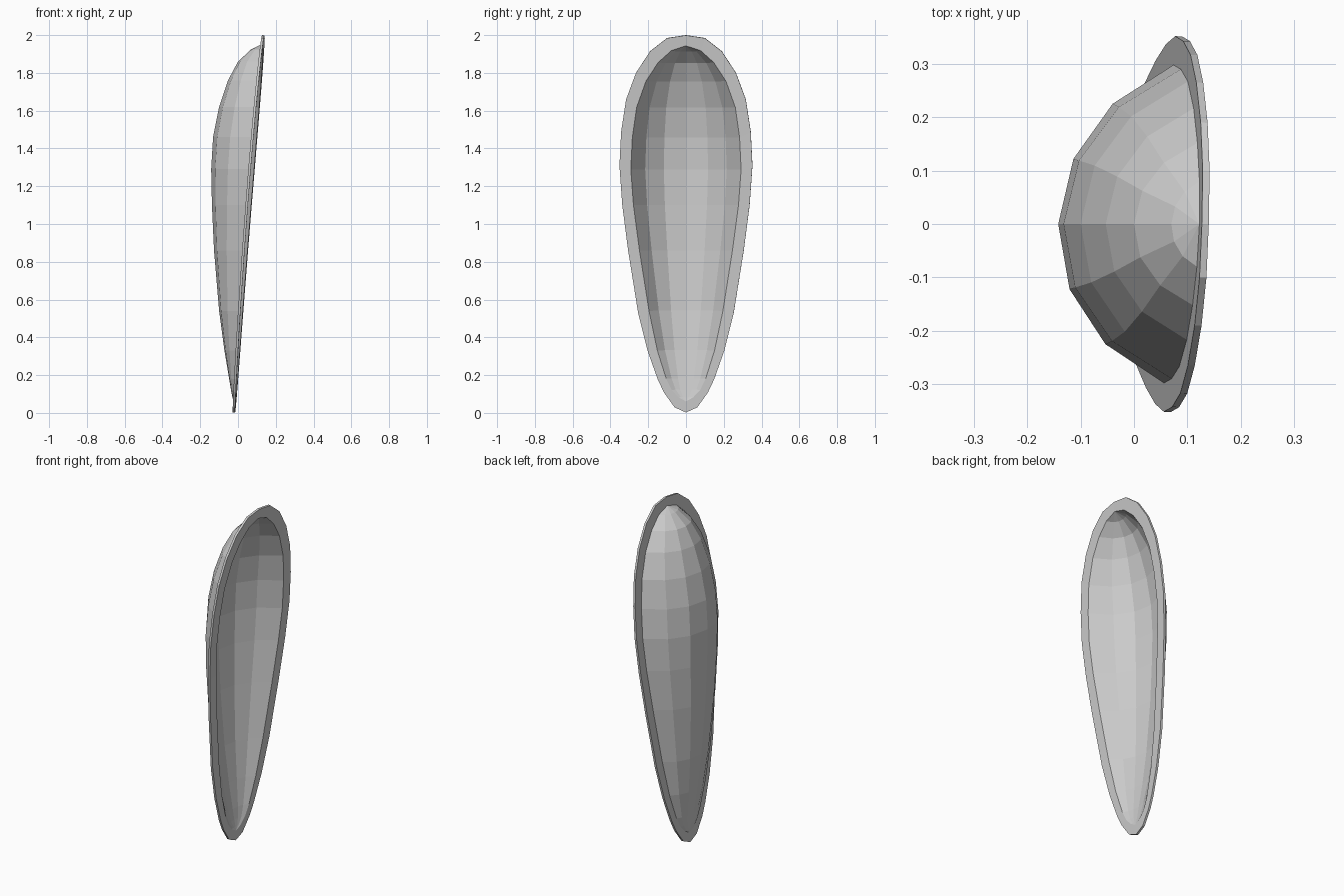
import bpy, bmesh

if "Cube" in bpy.data.objects:
    bpy.data.objects.remove(bpy.data.objects["Cube"])

THICK = 0.013
TWIST = 0.03

# Stations from top to bottom: bowl z, bowl half width, keel x, rim half width, rim z
STATIONS = [
    (1.925, 0.080, 0.070, 0.100, 1.985),
    (1.86, 0.152, 0.000, 0.190, 1.915),
    (1.76, 0.217, -0.053, 0.265, 1.80),
    (1.62, 0.267, -0.100, 0.317, 1.66),
    (1.46, 0.290, -0.132, 0.343, 1.49),
    (1.29, 0.298, -0.142, 0.352, 1.31),
    (1.10, 0.284, -0.138, 0.337, 1.10),
    (0.86, 0.252, -0.127, 0.306, 0.86),
    (0.54, 0.201, -0.100, 0.253, 0.53),
    (0.33, 0.156, -0.072, 0.203, 0.33),
    (0.18, 0.108, -0.047, 0.150, 0.18),
    (0.12, 0.078, -0.037, 0.117, 0.11),
    (0.08, 0.040, -0.029, 0.060, 0.03),
]
# Half cross-section of the bowl: (fraction of width, fraction of depth)
SECTION = [(1, 0), (0.756, 0.54), (0.41, 0.88), (0, 1)]


def rim_x(z):
    """Back face of the slightly bent, leaning rim."""
    return -0.015 + 0.062 * z + 0.0078 * z * z - THICK


bm = bmesh.new()


def vert(x, y, z):
    return bm.verts.new((x + TWIST * y, y, z))


# One row of vertices per station, from left rim to right rim
rows = []
for zi, yi, keel, yo, zo in STATIONS:
    base = rim_x(zi)
    depth = base - keel
    half = [(rim_x(zo), yo, zo)] + [(base - depth * d, yi * w, zi) for w, d in SECTION]
    pts = [(x, -y, z) for x, y, z in half] + half[-2::-1]
    rows.append([vert(*p) for p in pts])

# Skin between rows
for a, b in zip(rows, rows[1:]):
    for i in range(len(a) - 1):
        bm.faces.new((a[i], a[i + 1], b[i + 1], b[i]))

# Close both ends: fan for the bowl, two quads for the rim
for row, z_in, z_out in ((rows[0], 1.95, 2.0), (rows[-1], 0.06, 0.003)):
    pole = vert(rim_x(z_in), 0, z_in)
    tip = vert(rim_x(z_out), 0, z_out)
    for i in range(1, len(row) - 2):
        bm.faces.new((pole, row[i], row[i + 1]))
    bm.faces.new((tip, row[0], row[1], pole))
    bm.faces.new((tip, pole, row[-2], row[-1]))

# Make the outside of the bowl face -x
bmesh.ops.recalc_face_normals(bm, faces=bm.faces)
if sum(f.normal.x * f.calc_area() for f in bm.faces) > 0:
    bmesh.ops.reverse_faces(bm, faces=bm.faces)

mesh = bpy.data.meshes.new("shell_bowl")
bm.to_mesh(mesh)
bm.free()
shell = bpy.data.objects.new("shell_bowl", mesh)
bpy.context.collection.objects.link(shell)

# Wall thickness grows toward the open side
solid = shell.modifiers.new("thickness", 'SOLIDIFY')
solid.thickness = THICK
solid.offset = -1
